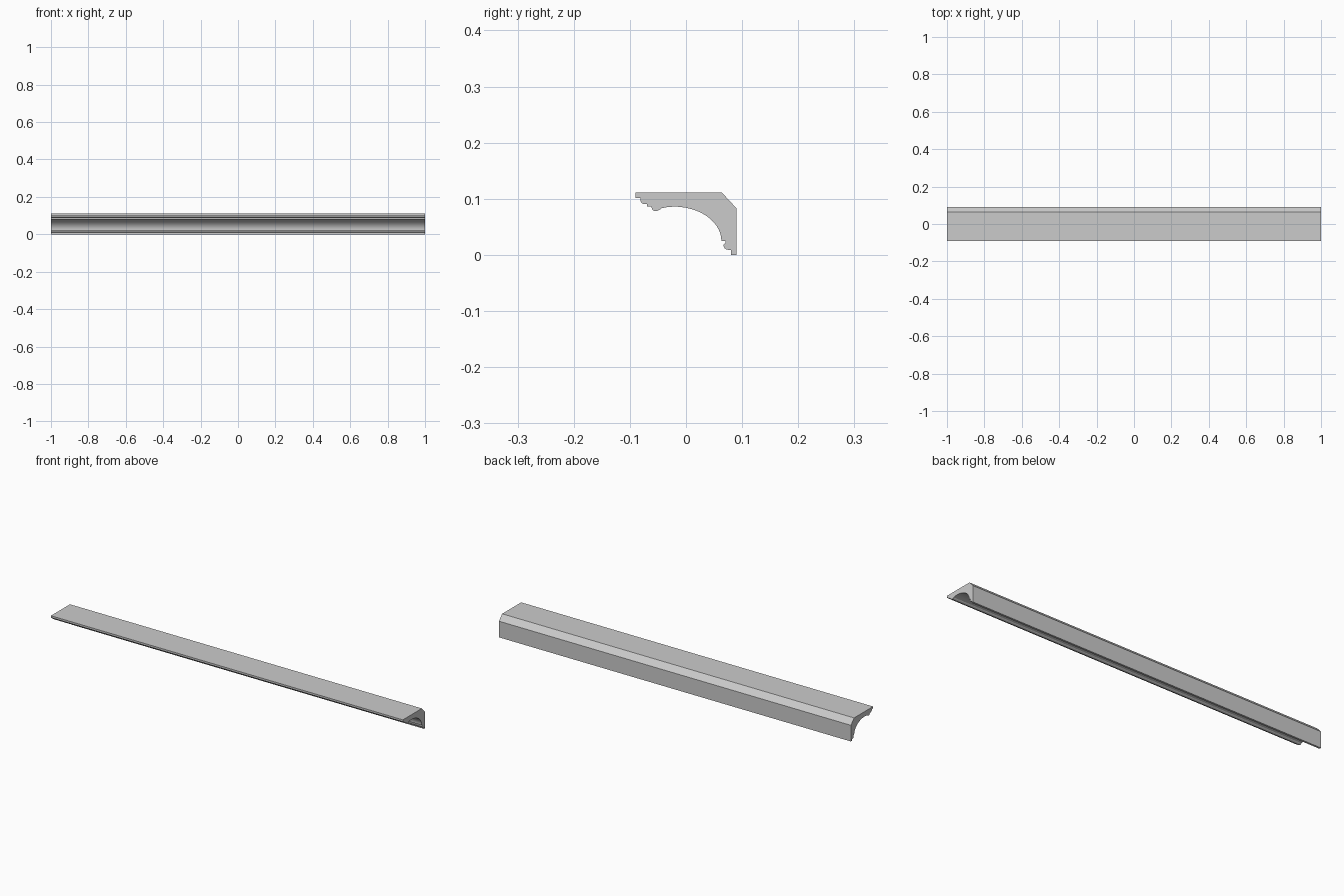
import bpy, bmesh, math

if "Cube" in bpy.data.objects:
    bpy.data.objects.remove(bpy.data.objects["Cube"])


def arc(cy, cz, ry, rz, a0, a1, n):
    """Points along an elliptical arc in the (y, z) section plane."""
    return [(cy + ry * math.cos(math.radians(a0 + (a1 - a0) * i / n)),
             cz + rz * math.sin(math.radians(a0 + (a1 - a0) * i / n)))
            for i in range(n + 1)]


# Flat back, chamfered top corner and top fillet
profile = [(0.09, 0.001), (0.09, 0.083), (0.064, 0.111), (-0.09, 0.111), (-0.09, 0.101)]
# Upper ogee step
profile += [(-0.081, 0.101)] + arc(-0.074, 0.099, 0.0075, 0.0085, 180, 270, 5)
profile += [(-0.0695, 0.0905), (-0.0695, 0.086), (-0.0615, 0.086)]
# Small bead rolling into the cove
profile += arc(-0.0535, 0.0835, 0.0075, 0.0055, 180, 290, 6)
profile += [(-0.046, 0.081), (-0.044, 0.083), (-0.034, 0.085)]
# Large cove
profile += arc(-0.022, 0.025, 0.085, 0.061, 90, 0, 20)
# Lower bead and bottom fillet
profile += [(0.070, 0.025), (0.070, 0.0215)]
profile += arc(0.0755, 0.0165, 0.0085, 0.0075, 165, 270, 6)
profile += [(0.080, 0.009), (0.080, 0.001)]
# Settle the lowest edge on the ground
profile = [(y, 0.0 if z == 0.001 else z) for y, z in profile]

# Sweep the section along x
bm = bmesh.new()
end = bm.faces.new([bm.verts.new((-1, y, z)) for y, z in profile])
swept = bmesh.ops.extrude_face_region(bm, geom=[end], use_keep_orig=True)
moved = [g for g in swept["geom"] if isinstance(g, bmesh.types.BMVert)]
bmesh.ops.translate(bm, verts=moved, vec=(2, 0, 0))
bmesh.ops.recalc_face_normals(bm, faces=bm.faces)

mesh = bpy.data.meshes.new("cornice_moulding")
bm.to_mesh(mesh)
bm.free()
moulding = bpy.data.objects.new("cornice_moulding", mesh)
bpy.context.collection.objects.link(moulding)

# Smooth curves, crisp steps
bpy.context.view_layer.objects.active = moulding
moulding.select_set(True)
bpy.ops.object.shade_smooth_by_angle(angle=math.radians(30))
